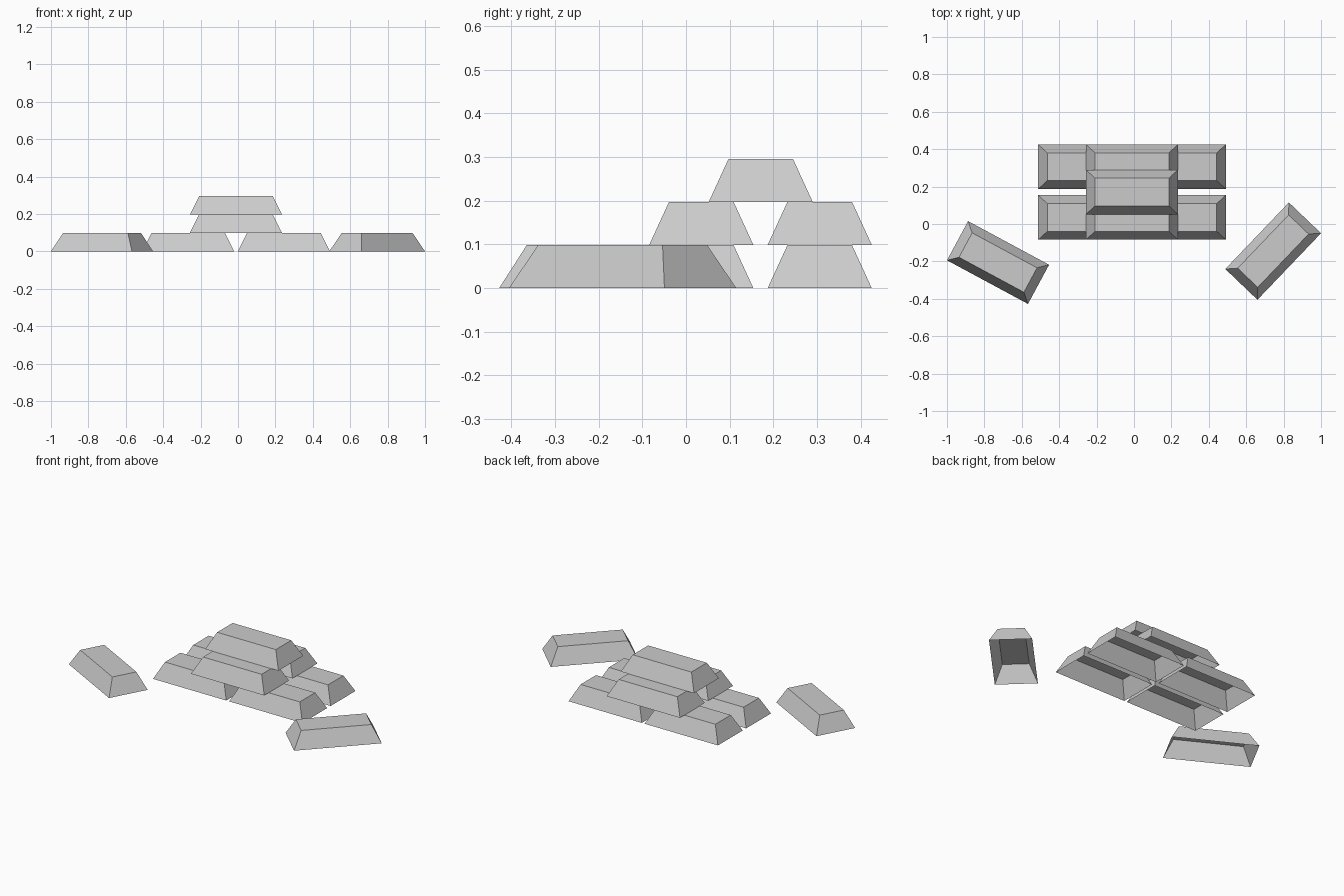
import bpy, bmesh, math

if "Cube" in bpy.data.objects:
    bpy.data.objects.remove(bpy.data.objects["Cube"])

LENGTH, WIDTH, HEIGHT = 0.492, 0.238, 0.098
INSET_X, INSET_Y = 0.049, 0.045

metal = bpy.data.materials.new("light_grey_metal")
metal.diffuse_color = (0.6, 0.6, 0.6, 1)
metal.use_nodes = True
metal.node_tree.nodes["Principled BSDF"].inputs["Base Color"].default_value = metal.diffuse_color


def ingot_mesh():
    """Tapered bar, hollow and open at the bottom."""
    bm = bmesh.new()
    bmesh.ops.create_cube(bm, size=1)
    for v in bm.verts:
        top = v.co.z > 0
        v.co.x *= LENGTH - (2 * INSET_X if top else 0)
        v.co.y *= WIDTH - (2 * INSET_Y if top else 0)
        v.co.z = HEIGHT if top else 0
    bm.normal_update()
    bottom = [f for f in bm.faces if f.normal.z < -0.9]
    bmesh.ops.delete(bm, geom=bottom, context='FACES_ONLY')
    mesh = bpy.data.meshes.new("ingot")
    bm.to_mesh(mesh)
    bm.free()
    mesh.materials.append(metal)
    return mesh


shape = ingot_mesh()


def add_ingot(name, x, y, z=0, angle=0):
    ob = bpy.data.objects.new(name, shape)
    ob.location = (x, y, z)
    ob.rotation_euler.z = math.radians(angle)
    bpy.context.collection.objects.link(ob)


# Stack: two rows of two, one bar across each row, one on top
for row, y in (("front", 0.035), ("back", 0.306)):
    add_ingot(f"bottom_left_{row}_ingot", -0.266, y)
    add_ingot(f"bottom_right_{row}_ingot", 0.245, y)
    add_ingot(f"middle_{row}_ingot", -0.011, y, 0.099)
add_ingot("top_ingot", -0.011, 0.171, 0.197)

# Loose bars lying beside the stack
add_ingot("loose_left_ingot", -0.727, -0.206, 0, -28.3)
add_ingot("loose_right_ingot", 0.744, -0.145, 0, 46.3)
